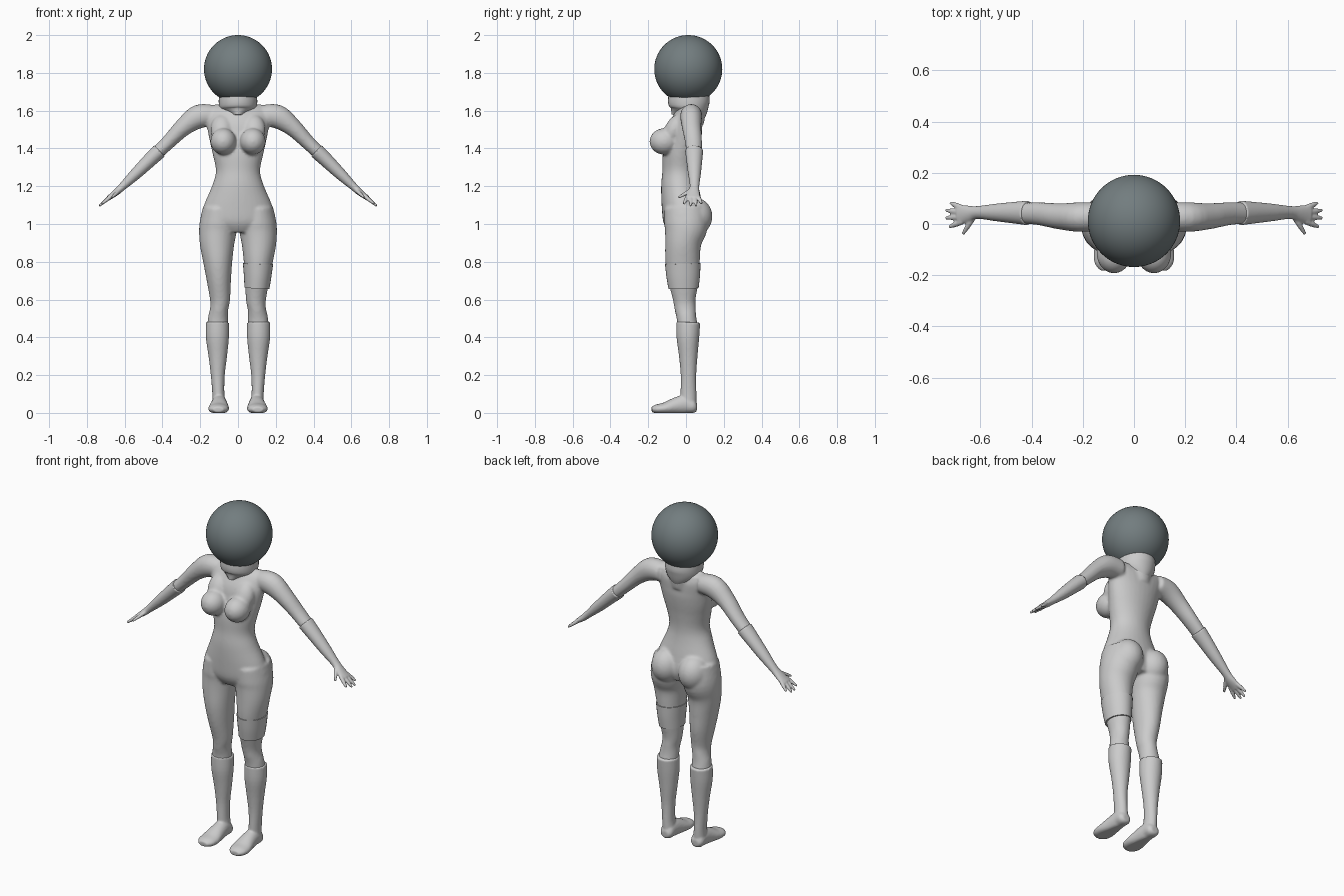
import bpy, bmesh, math
from mathutils import Vector, Matrix

if "Cube" in bpy.data.objects:
    bpy.data.objects.remove(bpy.data.objects["Cube"])


def material(name, rgb):
    m = bpy.data.materials.new(name)
    m.diffuse_color = (*rgb, 1)
    m.use_nodes = True
    m.node_tree.nodes["Principled BSDF"].inputs["Base Color"].default_value = m.diffuse_color
    return m


GREY = material("light grey", (0.6, 0.6, 0.6))
SLATE = material("dark slate", (0.17, 0.205, 0.213))


def catmull(pts, steps=4):
    """Smooth a list of equal-length tuples."""
    out = []
    for i in range(len(pts) - 1):
        p0, p1, p2, p3 = (pts[max(i - 1, 0)], pts[i], pts[i + 1],
                          pts[min(i + 2, len(pts) - 1)])
        for k in range(steps):
            t = k / steps
            out.append(tuple(0.5 * (2 * b + (c - a) * t + (2 * a - 5 * b + 4 * c - d) * t * t
                                    + (3 * b - a - 3 * c + d) * t ** 3)
                             for a, b, c, d in zip(p0, p1, p2, p3)))
    return out + [pts[-1]]


def tube(bm, pts, ref=(0, 1, 0), sides=32):
    """Capped elliptical loft; each point is x, y, z, side radius, radius along ref."""
    pts = catmull(pts)
    centres = [Vector(p[:3]) for p in pts]
    rings = []
    for i, p in enumerate(pts):
        tan = (centres[min(i + 1, len(pts) - 1)] - centres[max(i - 1, 0)]).normalized()
        v = Vector(ref)
        v = (v - tan * v.dot(tan)).normalized()
        u = v.cross(tan)
        rings.append([bm.verts.new(centres[i] + u * p[3] * math.cos(a) + v * p[4] * math.sin(a))
                      for a in (2 * math.pi * k / sides for k in range(sides))])
    for r, q in zip(rings, rings[1:]):
        for k in range(sides):
            n = (k + 1) % sides
            bm.faces.new((r[k], r[n], q[n], q[k]))
    bm.faces.new(rings[0][::-1])
    bm.faces.new(rings[-1])


def ball(bm, centre, radii, tilt=0, seg=32):
    mat = (Matrix.Translation(centre) @ Matrix.Rotation(tilt, 4, 'X')
           @ Matrix.Diagonal((*radii, 1)))
    bmesh.ops.create_uvsphere(bm, u_segments=seg, v_segments=seg // 2, radius=1, matrix=mat)


def finish(name, bm, mat, voxel=0, smooth=0, mirror=None):
    """mirror: 'before' fuses both halves, 'after' copies the finished part."""
    bmesh.ops.recalc_face_normals(bm, faces=bm.faces)
    me = bpy.data.meshes.new(name)
    bm.to_mesh(me)
    bm.free()
    ob = bpy.data.objects.new(name, me)
    bpy.context.collection.objects.link(ob)
    me.materials.append(mat)

    def add_mirror():
        ob.modifiers.new("mirror", 'MIRROR').use_mirror_merge = False

    if mirror == 'before':
        add_mirror()
    if voxel:
        r = ob.modifiers.new("fuse", 'REMESH')
        r.mode = 'VOXEL'
        r.voxel_size = voxel
        r.use_smooth_shade = True
        s = ob.modifiers.new("soften", 'SMOOTH')
        s.factor = 0.5
        s.iterations = smooth
    if mirror == 'after':
        add_mirror()
    bpy.ops.object.select_all(action='DESELECT')
    ob.select_set(True)
    bpy.context.view_layer.objects.active = ob
    bpy.ops.object.shade_smooth_by_angle(angle=math.radians(40))
    return ob


# body: torso, bust, seat, legs and arms fused into one skin
bm = bmesh.new()
torso = [  # z, centre y, half width, half depth
    (1.625, .040, .165, .030), (1.59, .025, .175, .065), (1.52, .0, .165, .088),
    (1.45, -.012, .152, .092), (1.37, -.028, .134, .095), (1.28, -.033, .117, .092),
    (1.20, -.033, .138, .099), (1.10, -.022, .180, .107), (1.02, -.012, .194, .108),
    (.965, -.005, .13, .085)]
tube(bm, [(0, y, z, a, b) for z, y, a, b in torso])
tube(bm, [(0, .02, 1.53, .07, .075), (0, .02, 1.6, .08, .085), (0, .02, 1.66, .08, .085)])
ball(bm, (.078, -.115, 1.437), (.068, .078, .07))                 # bust
ball(bm, (.085, -.062, 1.50), (.06, .05, .085), math.radians(-25))
ball(bm, (.088, .045, 1.04), (.086, .095, .10))                   # seat
tube(bm, [(.10, -.005, 1.09, .085, .11), (.105, .0, .99, .10, .115),
          (.111, -.015, .90, .092, .096), (.107, -.018, .80, .077, .091),
          (.101, -.013, .70, .064, .081), (.095, -.009, .60, .053, .060),
          (.100, -.004, .55, .048, .056), (.106, .003, .50, .053, .052),
          (.109, .010, .44, .055, .056)])
tube(bm, [(.13, .03, 1.575, .055, .055), (.21, .027, 1.568, .063, .058),
          (.29, .030, 1.512, .048, .051), (.37, .040, 1.432, .038, .045),
          (.45, .043, 1.355, .034, .040), (.50, .044, 1.305, .030, .035)])
finish("body", bm, GREY, .008, 6, 'before')

# gloves: forearm sleeve, palm, fingers and thumb
bm = bmesh.new()
tube(bm, [(.415, .043, 1.388, .041, .048), (.46, .044, 1.345, .038, .043),
          (.54, .045, 1.267, .031, .034), (.61, .045, 1.20, .021, .025),
          (.645, .040, 1.168, .018, .032), (.688, .036, 1.135, .012, .040)])
fingers = [((.67, .010, 1.148), (.722, -.012, 1.106)), ((.675, .027, 1.145), (.735, .024, 1.096)),
           ((.675, .045, 1.145), (.735, .054, 1.096)), ((.67, .062, 1.148), (.718, .083, 1.108)),
           ((.625, .03, 1.18), (.668, -.04, 1.14))]
for a, b in fingers:
    mid = [(p + q) / 2 for p, q in zip(a, b)]
    tube(bm, [(*a, .011, .012), (*mid, .010, .011), (*b, .006, .006)], sides=12)
finish("glove", bm, GREY, .0045, 3, 'after')

# boots: shank and foot with a flat sole
bm = bmesh.new()
tube(bm, [(.109, .012, .48, .061, .063), (.109, .010, .40, .061, .060),
          (.107, .012, .30, .049, .049), (.107, .013, .20, .037, .041),
          (.104, .013, .10, .032, .042), (.100, .013, .04, .038, .042)])
tube(bm, [(.10, .058, .03, .022, .02), (.10, .04, .032, .038, .035),
          (.10, 0, .045, .040, .05), (.10, -.05, .038, .046, .045),
          (.102, -.11, .024, .055, .032), (.104, -.155, .02, .050, .025),
          (.105, -.182, .018, .028, .014)], ref=(0, 0, 1))
for v in bm.verts:
    v.co.z = max(v.co.z, 0)
finish("boot", bm, GREY, .006, 3, 'after')

# band around one thigh
bm = bmesh.new()
tube(bm, [(.106, -.017, .79, .080, .094), (.104, -.015, .725, .073, .089),
          (.100, -.013, .66, .066, .080)])
finish("thigh_band", bm, GREY)

# neck collar
bm = bmesh.new()
tube(bm, [(0, .015, 1.70, .098, .106), (0, .015, 1.645, .102, .110),
          (0, .015, 1.605, .092, .098), (0, .005, 1.56, .035, .085)])
finish("collar", bm, GREY)

# round head
bm = bmesh.new()
ball(bm, (0, .012, 1.82), (.18, .18, .18), seg=64)
finish("head", bm, SLATE)
